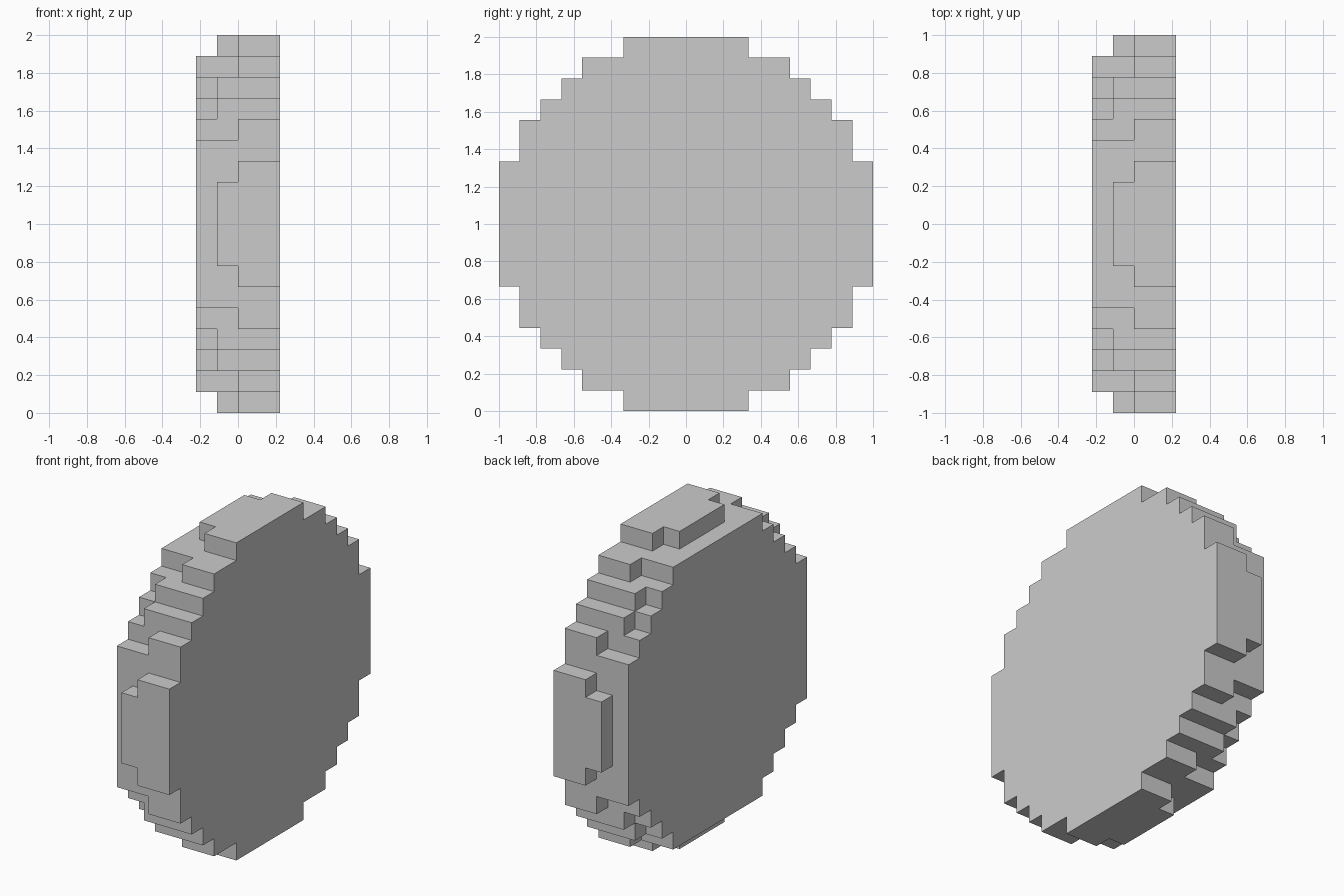
import bpy
import bmesh
from mathutils import Vector

cube = bpy.data.objects.get("Cube")
if cube:
    bpy.data.objects.remove(cube, do_unlink=True)

UNIT = 1 / 9  # size of one block step

grey = bpy.data.materials.new("light_grey")
grey.use_nodes = True
colour = (0.6, 0.6, 0.6, 1)
grey.diffuse_color = colour
grey.node_tree.nodes["Principled BSDF"].inputs["Base Color"].default_value = colour


def stepped_outline(corners):
    """Turn the outer corners of one quarter into a full stepped circle."""
    quarter = []
    for i, (y, z) in enumerate(corners):
        quarter.append((y, z))
        if i + 1 < len(corners):
            quarter.append((corners[i + 1][0], z))
    outline = []
    for _ in range(4):
        outline += quarter
        quarter = [(-z, y) for y, z in quarter]
    return outline


def disc_layer(name, corners, x_start, x_end):
    """Extrude a stepped circle along x, measured in block steps."""
    bm = bmesh.new()
    verts = [bm.verts.new((x_start * UNIT, y * UNIT, 1 + z * UNIT))
             for y, z in stepped_outline(corners)]
    face = bm.faces.new(verts)
    result = bmesh.ops.extrude_face_region(bm, geom=[face], use_keep_orig=True)
    moved = [g for g in result["geom"] if isinstance(g, bmesh.types.BMVert)]
    bmesh.ops.translate(bm, verts=moved, vec=Vector(((x_end - x_start) * UNIT, 0, 0)))
    bmesh.ops.recalc_face_normals(bm, faces=bm.faces)
    mesh = bpy.data.meshes.new(name)
    bm.to_mesh(mesh)
    bm.free()
    mesh.materials.append(grey)
    obj = bpy.data.objects.new(name, mesh)
    bpy.context.collection.objects.link(obj)
    return obj


# Wide disc on the left, then two layers that step inwards to the right
disc_layer("wide_disc", [(9, 3), (8, 5), (7, 6), (6, 7), (5, 8), (3, 9)], 0, 2)
disc_layer("middle_disc", [(9, 2), (8, 4), (7, 6), (6, 7), (4, 8), (2, 9)], -1, 0)
disc_layer("narrow_disc", [(8, 4), (7, 5), (6, 6), (5, 7), (4, 8)], -2, -1)
